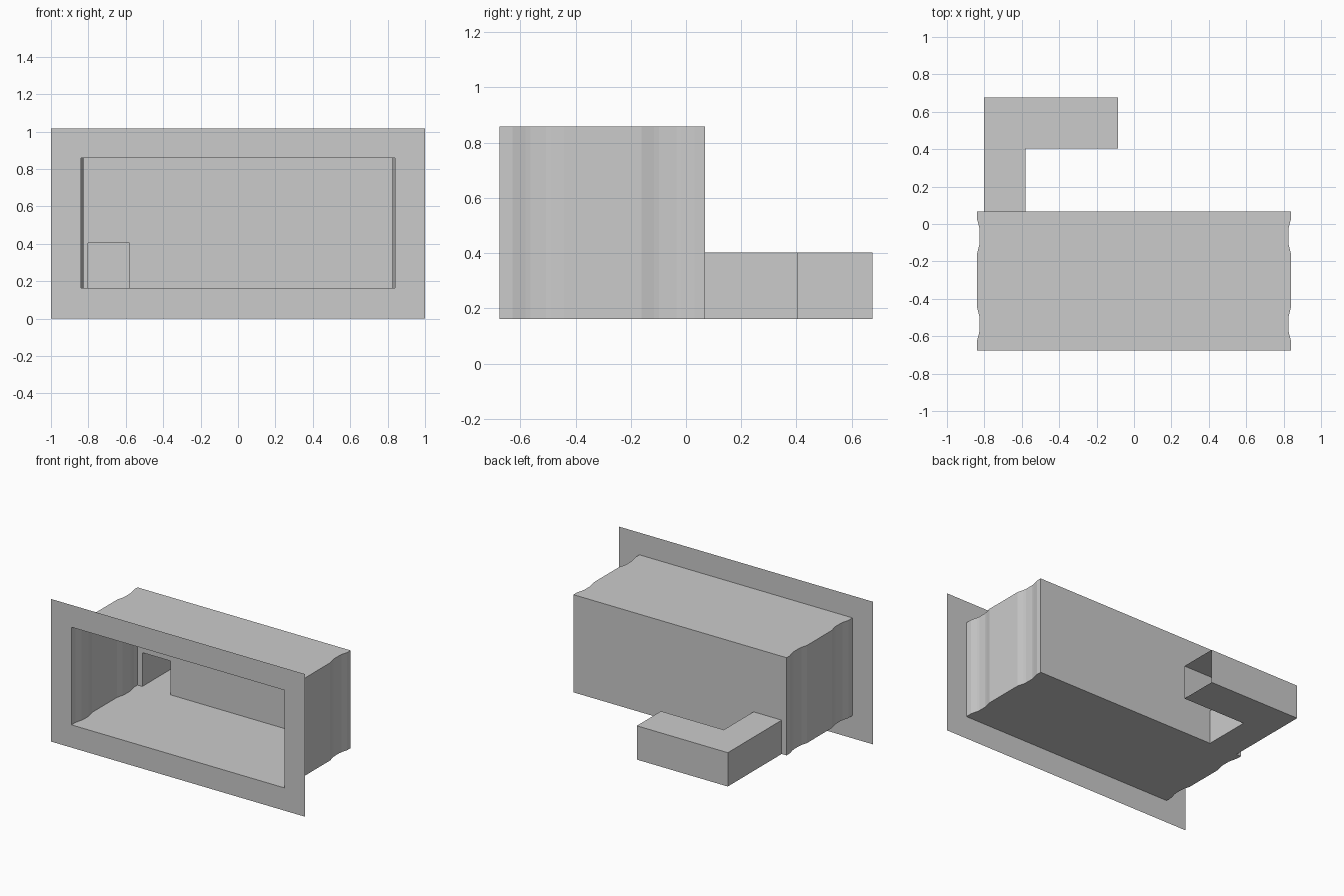
import bpy, bmesh

if "Cube" in bpy.data.objects:
    bpy.data.objects.remove(bpy.data.objects["Cube"])

Z0, Z_ROOM, Z_HALL, Z_TOP = 0.162, 0.858, 0.403, 1.016
FRONT, BACK, REAR = -0.675, 0.068, 0.675
HX0, HX1 = -0.802, -0.58          # hallway opening in the back wall
W, N = 0.84, 0.825                # wall half width, pinched half width


def shell(name, polys):
    """Open sheet object made from a list of 3D polygons."""
    bm = bmesh.new()
    for p in polys:
        bm.faces.new([bm.verts.new(v) for v in p])
    bmesh.ops.remove_doubles(bm, verts=bm.verts, dist=1e-5)
    bmesh.ops.recalc_face_normals(bm, faces=bm.faces)
    me = bpy.data.meshes.new(name)
    bm.to_mesh(me)
    bm.free()
    ob = bpy.data.objects.new(name, me)
    bpy.context.collection.objects.link(ob)
    return ob


def flat(pts, z):
    return [(x, y, z) for x, y in pts]


def walls(path, z0, z1):
    return [[(*a, z0), (*b, z0), (*b, z1), (*a, z1)] for a, b in zip(path, path[1:])]


def xz(pts, y):
    return [(x, y, z) for x, z in pts]


# Front frame with rectangular opening
outer = [(-1, 0), (1, 0), (1, Z_TOP), (-1, Z_TOP)]
inner = [(-W, Z0), (W, Z0), (W, Z_ROOM), (-W, Z_ROOM)]
shell("front_frame", [xz([outer[i], outer[(i + 1) % 4], inner[(i + 1) % 4], inner[i]], FRONT)
                      for i in range(4)])

# Side wall profile: two shallow pinches with softened slopes
side = [(W, FRONT)]
for a, b in ((-0.628, -0.442), (-0.162, 0.03)):
    side += [(W, a), (N + 0.003, a + 0.046), (N, a + 0.065),
             (N, b - 0.065), (N + 0.003, b - 0.046), (W, b)]
side.append((W, BACK))
mirror = [(-x, y) for x, y in side]
outline = side + mirror[::-1]

# Main room: floor, ceiling, side walls, back wall notched for the hallway
back = [(-W, Z0), (HX0, Z0), (HX0, Z_HALL), (HX1, Z_HALL), (HX1, Z0),
        (W, Z0), (W, Z_ROOM), (-W, Z_ROOM)]
shell("main_room", [flat(outline, Z0), flat(outline, Z_ROOM), xz(back, BACK)]
      + walls(side, Z0, Z_ROOM) + walls(mirror, Z0, Z_ROOM))

# L-shaped hallway, open at both ends
END, BEND = -0.085, 0.403
long_side = [(HX0, BACK), (HX0, REAR), (END, REAR)]
short_side = [(HX1, BACK), (HX1, BEND), (END, BEND)]
plan = long_side + short_side[::-1]
shell("hallway", [flat(plan, Z0), flat(plan, Z_HALL)]
      + walls(long_side, Z0, Z_HALL) + walls(short_side, Z0, Z_HALL))
